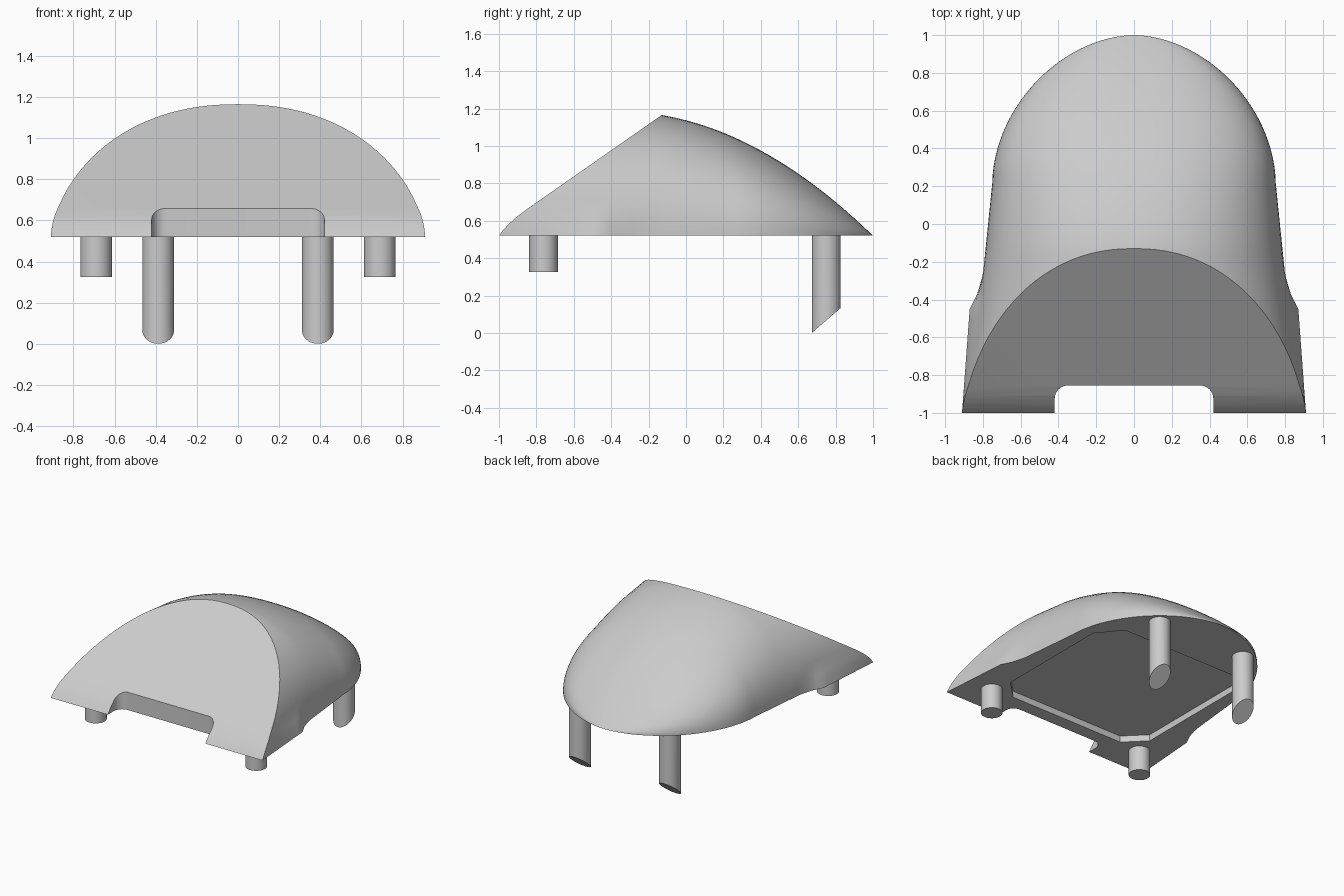
import bpy, bmesh, math
from mathutils import Vector

old = bpy.data.objects.get("Cube")
if old:
    bpy.data.objects.remove(old, do_unlink=True)

BASE = 0.52   # underside height of the shell
grey = bpy.data.materials.new("light_grey")
grey.use_nodes = True
grey.diffuse_color = (0.6, 0.6, 0.6, 1)
grey.node_tree.nodes["Principled BSDF"].inputs["Base Color"].default_value = (0.6, 0.6, 0.6, 1)


def make_object(name, bm):
    bmesh.ops.recalc_face_normals(bm, faces=bm.faces)
    mesh = bpy.data.meshes.new(name)
    bm.to_mesh(mesh)
    bm.free()
    mesh.materials.append(grey)
    obj = bpy.data.objects.new(name, mesh)
    bpy.context.collection.objects.link(obj)
    return obj


def prism(name, points, direction):
    """Extrude a closed outline of 3D points along a direction."""
    bm = bmesh.new()
    face = bm.faces.new([bm.verts.new(p) for p in points])
    extruded = bmesh.ops.extrude_face_region(bm, geom=[face])["geom"]
    bmesh.ops.translate(bm, vec=Vector(direction),
                        verts=[v for v in extruded if isinstance(v, bmesh.types.BMVert)])
    return make_object(name, bm)


def interpolate(table, y):
    for (y0, a), (y1, b) in zip(table, table[1:]):
        if y <= y1:
            return a + (b - a) * (y - y0) / (y1 - y0)
    return table[-1][1]


def activate(obj):
    bpy.ops.object.select_all(action='DESELECT')
    obj.select_set(True)
    bpy.context.view_layer.objects.active = obj


def smooth(obj, degrees):
    activate(obj)
    bpy.ops.object.shade_smooth_by_angle(angle=math.radians(degrees))


# Half widths along the length: the main flank and the flared bottom edge
FLANK = [(-1.02, 0.912), (-0.45, 0.83), (-0.13, 0.785), (0.22, 0.75)]
HEM = [(-1.02, 0.912), (-0.45, 0.87), (-0.37, 0.83), (-0.27, 0.80), (0.22, 0.75)]


def section(y, steps=48):
    """Arched cross-section of the shell."""
    if y > 0.22:
        upper = lower = 0.75 * (1 - ((y - 0.22) / 0.78) ** 1.85) ** (1 / 1.85)
    else:
        upper, lower = interpolate(FLANK, y), interpolate(HEM, y)
    t = y + 0.13
    height = 0.645 - 0.05 * t if t < 0 else 0.645 - 0.17 * t - 0.355 * t * t
    points = []
    for i in range(steps + 1):
        a = math.pi * i / steps
        c, s = math.cos(a), max(math.sin(a), 0)
        if i in (0, steps):
            s = 0
        z = height * s ** (2 / 2.2)
        w = upper + (lower - upper) * max(0, 1 - z / 0.15)
        points.append((math.copysign(abs(c) ** (2 / 2.2), c) * w, y, BASE + z))
    return points


# Shell: lofted sections closing to a point at the back
stations = [-1.02 + 0.57 * i / 12 for i in range(12)]
stations += [-0.45 + 0.32 * i / 8 for i in range(8)]
stations += [-0.13 + 0.35 * i / 8 for i in range(8)]
stations += [0.22 + 0.78 * math.sin(math.pi / 2 * i / 28) for i in range(28)]
bm = bmesh.new()
rings = [[bm.verts.new(p) for p in section(y)] for y in stations]
bm.faces.new(rings[0])
for a, b in zip(rings, rings[1:]):
    for i in range(len(a)):
        j = (i + 1) % len(a)
        bm.faces.new((a[i], a[j], b[j], b[i]))
tip = bm.verts.new((0, 1, BASE))
last = rings[-1]
for i in range(len(last)):
    bm.faces.new((last[i], last[(i + 1) % len(last)], tip))
shell = make_object("shell", bm)

# Slanted front face with a rounded lip
slope = [(0.1, 1.326), (-0.13, 1.165), (-0.86, 0.655), (-0.91, 0.617), (-0.95, 0.58),
         (-0.98, 0.547), (-1.0, BASE), (-1.1, 0.39), (-1.3, 0.39), (-1.3, 1.7), (0.1, 1.7)]
front_cutter = prism("front_cutter", [(-1.5, y, z) for y, z in slope], (3, 0, 0))

# Front notch with rounded inner corners
half = [(0.42, -1.3)]
for i in range(9):
    a = math.pi / 2 * i / 8
    half.append((0.35 + 0.07 * math.cos(a), -0.925 + 0.07 * math.sin(a)))
outline = half + [(-x, y) for x, y in reversed(half)]
notch_cutter = prism("notch_cutter", [(x, y, 0.3) for x, y in outline], (0, 0, 0.9))

# Shallow underside recess with chamfered corners
half = [(0.5, -0.75), (0.65, -0.6), (0.65, 0.32), (0.5, 0.5)]
outline = half + [(-x, y) for x, y in reversed(half)]
recess_cutter = prism("recess_cutter", [(x, y, 0.4) for x, y in outline], (0, 0, BASE + 0.05 - 0.4))

activate(shell)
for cutter in (front_cutter, notch_cutter, recess_cutter):
    cutter.hide_render = True
    mod = shell.modifiers.new(cutter.name, 'BOOLEAN')
    mod.operation = 'DIFFERENCE'
    mod.solver = 'EXACT'
    mod.object = cutter
    bpy.ops.object.modifier_apply(modifier=mod.name)
    bpy.data.objects.remove(cutter, do_unlink=True)
smooth(shell, 28)


# Legs: short flat ones at the front, long slant-cut ones at the back
def leg(name, x, y, bottom, slanted):
    bm = bmesh.new()
    bmesh.ops.create_cone(bm, cap_ends=True, segments=40, radius1=0.077, radius2=0.077,
                          depth=BASE - bottom)
    bmesh.ops.translate(bm, verts=bm.verts, vec=(x, y, (BASE + bottom) / 2))
    if slanted:
        cut = bmesh.ops.bisect_plane(bm, geom=bm.verts[:] + bm.edges[:] + bm.faces[:],
                                     plane_co=(x, y, 0.067), plane_no=(0, 0.13, -0.15),
                                     clear_outer=True)
        edges = [e for e in cut["geom_cut"] if isinstance(e, bmesh.types.BMEdge)]
        bmesh.ops.holes_fill(bm, edges=edges)
    smooth(make_object(name, bm), 30)


for side, sign in (("left", 1), ("right", -1)):
    leg("front_leg_" + side, sign * 0.69, -0.762, 0.325, False)
    leg("back_leg_" + side, sign * 0.388, 0.75, -0.05, True)
